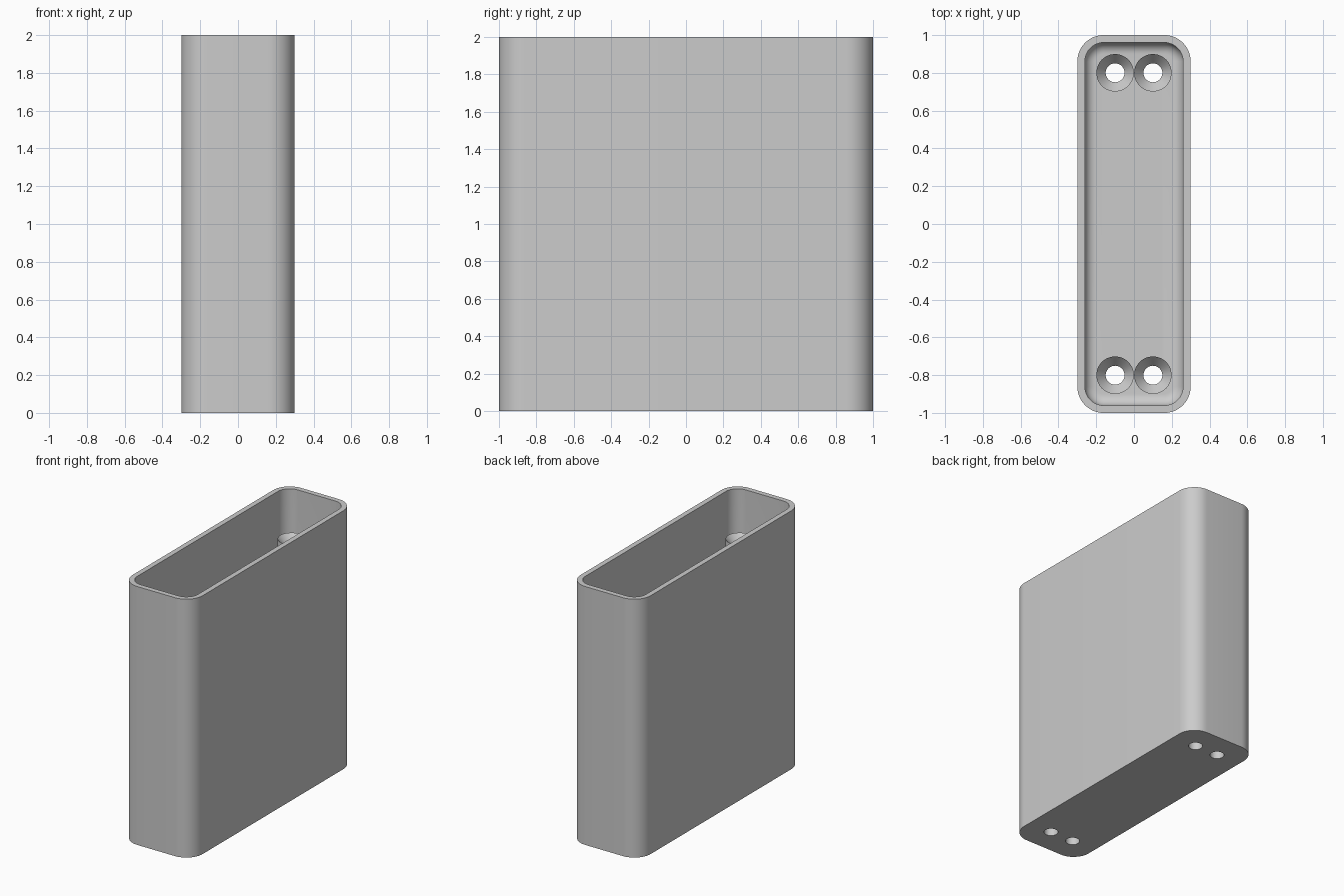
import bpy, bmesh, math

cube = bpy.data.objects.get("Cube")
if cube:
    bpy.data.objects.remove(cube, do_unlink=True)

HALF_X, HALF_Y, HEIGHT = 0.3, 1.0, 2.0
WALL, FLOOR, CORNER, FILLET = 0.04, 0.04, 0.14, 0.06
HOLE_X, HOLE_Y, HOLE_R, POST_R, POST_TOP = 0.1, 0.8, 0.05, 0.099, 1.7

grey = bpy.data.materials.new("plain grey")
grey.use_nodes = True
colour = (0.6, 0.6, 0.6, 1)
grey.diffuse_color = colour
grey.node_tree.nodes["Principled BSDF"].inputs["Base Color"].default_value = colour


def make_object(name, bm):
    bmesh.ops.recalc_face_normals(bm, faces=bm.faces)
    mesh = bpy.data.meshes.new(name)
    bm.to_mesh(mesh)
    bm.free()
    mesh.materials.append(grey)
    obj = bpy.data.objects.new(name, mesh)
    bpy.context.collection.objects.link(obj)
    return obj


def rounded_loop(bm, inset, z, steps=12):
    """Rounded rectangle, inset from the outer outline."""
    r = CORNER - inset
    cx, cy = HALF_X - CORNER, HALF_Y - CORNER
    loop = []
    for q, (sx, sy) in enumerate([(1, 1), (-1, 1), (-1, -1), (1, -1)]):
        for i in range(steps + 1):
            a = math.pi / 2 * (q + i / steps)
            loop.append(bm.verts.new((sx * cx + r * math.cos(a), sy * cy + r * math.sin(a), z)))
    return loop


def ring(bm, x, y, r, z, sides=48):
    return [bm.verts.new((x + r * math.cos(math.tau * i / sides),
                          y + r * math.sin(math.tau * i / sides), z)) for i in range(sides)]


def bridge(bm, loops, closed=False):
    pairs = list(zip(loops, loops[1:]))
    if closed:
        pairs.append((loops[-1], loops[0]))
    for a, b in pairs:
        n = len(a)
        for i in range(n):
            bm.faces.new((a[i], a[(i + 1) % n], b[(i + 1) % n], b[i]))


def smooth(obj):
    bpy.ops.object.select_all(action="DESELECT")
    obj.select_set(True)
    bpy.context.view_layer.objects.active = obj
    bpy.ops.object.shade_smooth_by_angle(angle=math.radians(30))


# Open box with rounded corners and a filleted floor
bm = bmesh.new()
loops = [rounded_loop(bm, 0, 0), rounded_loop(bm, 0, HEIGHT), rounded_loop(bm, WALL, HEIGHT)]
for i in range(9):
    a = math.pi / 2 * i / 8
    loops.append(rounded_loop(bm, WALL + FILLET * (1 - math.cos(a)),
                              FLOOR + FILLET * (1 - math.sin(a))))
bridge(bm, loops)
bm.faces.new(loops[0])
bm.faces.new(loops[-1])
box = make_object("box_shell", bm)

# Screw holes through the floor
centres = [(sx * HOLE_X, sy * HOLE_Y) for sx in (-1, 1) for sy in (-1, 1)]
bm = bmesh.new()
for x, y in centres:
    ends = [ring(bm, x, y, HOLE_R, z) for z in (-0.1, 0.2)]
    bridge(bm, ends)
    for end in ends:
        bm.faces.new(end)
cutter = make_object("hole_cutter", bm)
cutter.hide_render = True
cut = box.modifiers.new("screw holes", "BOOLEAN")
cut.operation, cut.solver, cut.object = "DIFFERENCE", "EXACT", cutter
bpy.context.view_layer.objects.active = box
bpy.ops.object.modifier_apply(modifier=cut.name)
bpy.data.objects.remove(cutter, do_unlink=True)
smooth(box)

# Hollow screw posts with countersunk tops
for number, (x, y) in enumerate(centres, 1):
    bm = bmesh.new()
    profile = [(POST_R, FLOOR - 0.01), (POST_R, POST_TOP),
               (HOLE_R, POST_TOP - 0.06), (HOLE_R, FLOOR - 0.01)]
    bridge(bm, [ring(bm, x, y, r, z) for r, z in profile], closed=True)
    smooth(make_object(f"screw_post_{number}", bm))
